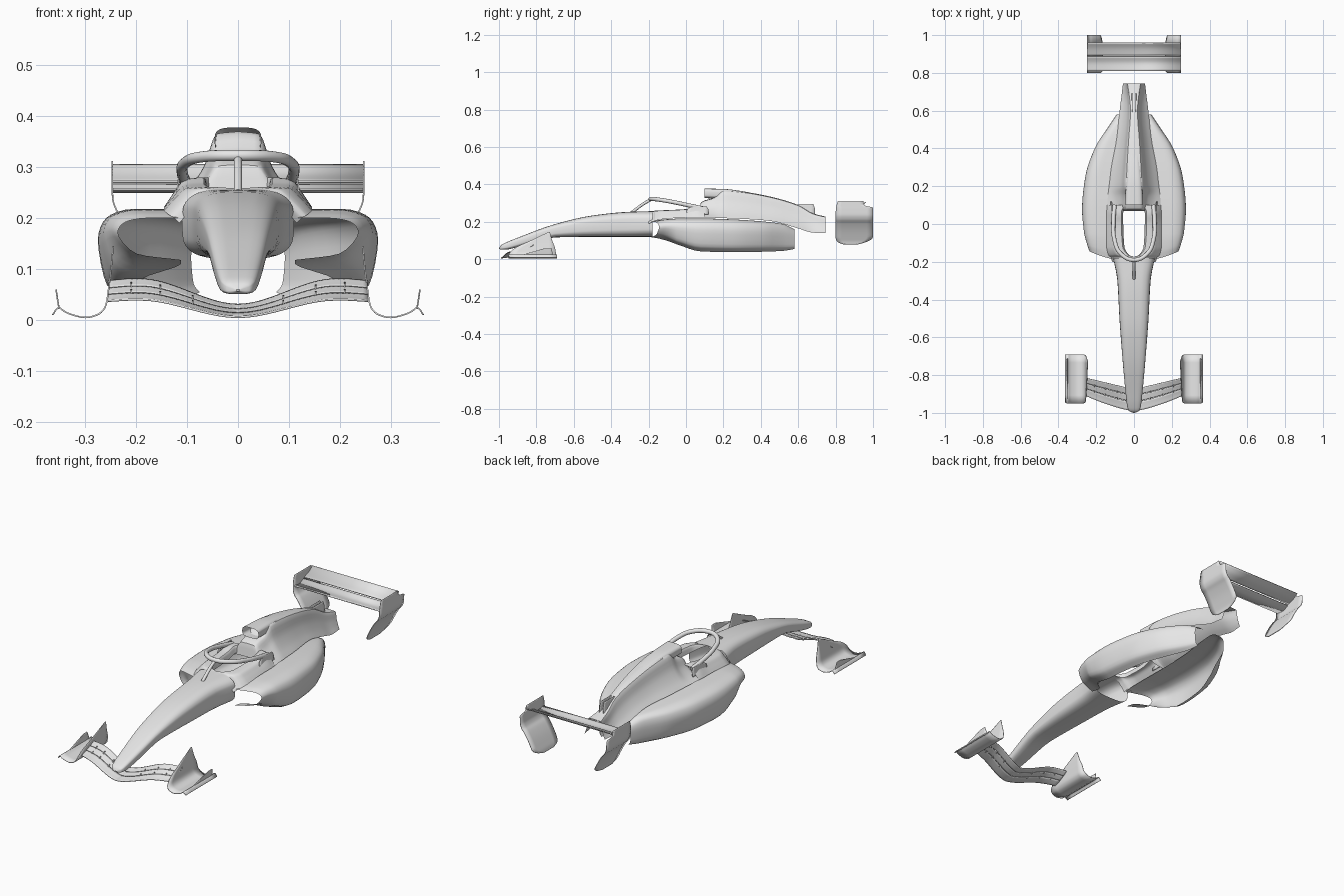
import bpy, bmesh, math
from mathutils import Vector

if "Cube" in bpy.data.objects:
    bpy.data.objects.remove(bpy.data.objects["Cube"])

paint = bpy.data.materials.new("light_grey")
paint.use_nodes = True
GREY = (.8, .8, .8, 1)
paint.diffuse_color = GREY
paint.node_tree.nodes["Principled BSDF"].inputs["Base Color"].default_value = GREY


def interpolate(keys, values, position):
    """Smooth curve through values, without overshoot."""
    last = len(keys) - 1
    span = max(i for i in range(last) if keys[i] <= position or i == 0)
    grades = [(values[i + 1] - values[i]) / (keys[i + 1] - keys[i]) for i in range(last)]

    def slope(i):
        if i in (0, last):
            return grades[min(i, last - 1)]
        before, after = grades[i - 1], grades[i]
        return 0 if before * after <= 0 else 2 * before * after / (before + after)

    width = keys[span + 1] - keys[span]
    s = (position - keys[span]) / width
    r = 1 - s
    return (values[span] * r * r * (1 + 2 * s) + slope(span) * width * s * r * r
            + values[span + 1] * s * s * (1 + 2 * r) - slope(span + 1) * width * s * s * r)


def refine(keys, steps=4):
    points = [a + (b - a) * i / steps for a, b in zip(keys, keys[1:]) for i in range(steps)]
    return points + [keys[-1]]


def smooth_rows(stations, keys):
    """Interpolated tuples at finely spaced positions."""
    columns = list(zip(*stations))
    return [[interpolate(keys, column, key) for column in columns] for key in refine(keys)]


def sheet(name, rows, thickness=0):
    """Sheet of quads through rows of points, mirrored to the other side."""
    bm = bmesh.new()
    grid = [[bm.verts.new(point) for point in row] for row in rows]
    for upper, lower in zip(grid, grid[1:]):
        for j in range(len(upper) - 1):
            bm.faces.new((upper[j], upper[j + 1], lower[j + 1], lower[j]))
    mesh = bpy.data.meshes.new(name)
    bm.to_mesh(mesh)
    bm.free()
    mesh.materials.append(paint)
    part = bpy.data.objects.new(name, mesh)
    bpy.context.collection.objects.link(part)
    bpy.ops.object.select_all(action="DESELECT")
    part.select_set(True)
    bpy.context.view_layer.objects.active = part
    bpy.ops.object.shade_smooth_by_angle(angle=math.radians(40))
    if thickness:
        solidify = part.modifiers.new("Thickness", "SOLIDIFY")
        solidify.thickness = thickness
        solidify.offset = 0
    part.modifiers.new("Mirror", "MIRROR")


def loft(name, stations, section):
    """Half shell: section() turns each interpolated station into (x, y, z) corners."""
    rows = []
    for station in smooth_rows(stations, [s[0] for s in stations]):
        corners = section(*station)
        rows.append(smooth_rows(corners, range(len(corners))))
    sheet(name, rows)


def plate(name, stations, thickness=.003):
    """Curved plate through (x, z, front y, back y) stations."""
    rows = [[(x, front + (back - front) * j / 6, z) for j in range(7)]
            for x, z, front, back in smooth_rows(stations, range(len(stations)))]
    sheet(name, rows, thickness)


def tube_section(y, width, top, bottom):
    """Half of a rounded box outline."""
    corners = []
    for i in range(13):
        angle = math.pi * i / 12
        across, up = (math.copysign(abs(v) ** .6, v) for v in (math.sin(angle), math.cos(angle)))
        corners.append((width * across, y, (top + bottom + (top - bottom) * up) / 2))
    return corners


def blend_section(y, start, end, steps):
    """Corners between two (x, z) points by (across, down) fractions."""
    return [(start[0] + (end[0] - start[0]) * across, y, start[1] + (end[1] - start[1]) * down)
            for across, down in steps]


def cover_section(y, spine, top, base, low):
    steps = [(0, .03), (.28, .45), (.63, .77), (1, 1)]
    return [(0, y, top)] + blend_section(y, (spine, top), (base, low), steps)


def cockpit_section(y, rim, top, base, low):
    steps = [(0, 0), (.45, .05), (.75, .5), (1, 1)]
    return [(rim * .85, y, top - rim * .5)] + blend_section(y, (rim, top), (base, low), steps)


def pod_section(y, inner, outer, top, bottom, edge):
    """Shoulder, bulging flank and tucked lower edge; the mouth sweeps back outboard."""
    height = top - bottom
    corners = [(inner, top), (inner + (outer - inner) * .55, top),
               (outer * .94, top - height * .1), (outer, top - height * .35),
               (outer - (outer - edge) * .3, bottom + height * .15), (edge, bottom)]
    sweep = max(0, min(1, (-.05 - y) / .15))
    return [(x, y + sweep * x * x, z) for x, z in corners]


# Nose
loft("nose", [(-1, .003, .06, .057), (-.99, .026, .074, .051), (-.97, .035, .086, .051),
              (-.9, .044, .115, .065), (-.7, .062, .188, .117), (-.5, .077, .234, .12),
              (-.3, .088, .254, .12), (-.18, .11, .257, .12)], tube_section)

# Cockpit surround, open in the middle
loft("cockpit_surround", [(-.2, 0, .257, .115, .19), (-.175, 0, .258, .125, .2),
                          (-.165, .03, .26, .135, .206), (-.12, .06, .262, .145, .215),
                          (0, .067, .268, .145, .222), (.06, .067, .28, .145, .222),
                          (.1, .05, .28, .142, .222)], cockpit_section)

# Engine cover, rising from the bulkhead behind the cockpit
loft("engine_cover", [(.07, .05, .24, .142, .222), (.08, .037, .305, .142, .222),
                      (.15, .04, .33, .138, .222), (.2, .041, .37, .132, .22),
                      (.3, .037, .362, .12, .216), (.45, .028, .335, .092, .205),
                      (.6, .018, .29, .076, .165), (.68, .025, .245, .066, .142),
                      (.745, .035, .228, .058, .14)], cover_section)

# Sidepods with open inlets and an open underside
loft("sidepod", [(-.2, .105, .236, .2, .118, .112), (-.15, .11, .248, .21, .11, .112),
                 (-.05, .118, .264, .217, .08, .19), (.08, .12, .275, .218, .042, .215),
                 (.25, .11, .258, .213, .038, .2), (.4, .08, .208, .203, .04, .15),
                 (.52, .055, .132, .188, .045, .095), (.58, .04, .092, .16, .055, .075)],
     pod_section)

# Airbox intake
loft("airbox", [(.1, .046, .378, .327), (.2, .043, .376, .322),
                (.3, .036, .364, .31), (.42, .026, .34, .3)], tube_section)

# Tail fin and cockpit blades
plate("tail_fin", [(.009, .295, .6, .68), (.01, .265, .56, .69), (.012, .235, .54, .69)])
plate("cockpit_blade", [(.116, .282, .03, .11), (.118, .265, .005, .12), (.122, .24, 0, .12)])


def bar(name, points, radius):
    """Round bar along a smooth path."""
    curve = bpy.data.curves.new(name, "CURVE")
    curve.dimensions = "3D"
    curve.bevel_depth = radius
    curve.use_fill_caps = True
    spline = curve.splines.new("BEZIER")
    spline.bezier_points.add(len(points) - 1)
    for knot, point in zip(spline.bezier_points, points):
        knot.co = point
        knot.handle_left_type = knot.handle_right_type = "AUTO"
    curve.materials.append(paint)
    bpy.context.collection.objects.link(bpy.data.objects.new(name, curve))


# Halo hoop and centre pillar
arm = [(.102, .1, .27), (.109, .02, .287), (.104, -.08, .308), (.072, -.155, .32)]
bar("halo_hoop", arm + [(0, -.19, .323)] + [(-x, y, z) for x, y, z in reversed(arm)], .011)
bar("halo_pillar", [(0, -.185, .32), (0, -.225, .298), (0, -.29, .25)], .008)


def front_wing_point(span, chord, lift=0):
    """Swept wing surface, drooping to the centre."""
    ramp = min(1, span / .75)
    rise = ramp * ramp * (3 - 2 * ramp) - max(0, span - .85) / 2
    front = -.99 + .08 * span ** 1.4
    back = -.875 + .06 * span
    low, high = .006 + .034 * rise, .03 + .05 * rise
    return Vector((span * .255, front + (back - front) * chord,
                   low + (high - low) * chord ** 1.3 + lift))


# Front wing elements
for element, start, end in (("main", 0, .4), ("middle", .42, .7), ("upper", .72, 1)):
    sheet("front_wing_" + element,
          [[front_wing_point(i / 24, start + (end - start) * j / 5) for j in range(6)]
           for i in range(25)], thickness=.004)

# Brackets bridging the wing slots
for span in (.35, .6, .82):
    for slot in (.41, .71):
        sheet("slot_bracket", [[front_wing_point(span, slot + offset, lift)
                                for offset in (-.06, .06)] for lift in (-.003, .006)], .003)

# Front endplates with curled foot and outer fin
plate("front_endplate", [(.245, .145, -.737, -.728), (.249, .1, -.83, -.715),
                         (.254, .06, -.915, -.7), (.259, .03, -.945, -.695),
                         (.273, .012, -.95, -.69), (.3, .005, -.95, -.69),
                         (.335, .014, -.95, -.69), (.352, .024, -.95, -.69),
                         (.364, .01, -.945, -.69)])
plate("front_outer_fin", [(.357, .06, -.75, -.72), (.354, .04, -.82, -.715),
                          (.351, .022, -.88, -.71)])

# Rear wing main plane and flap
for element, profile in (("main", [(.81, .257), (.85, .252), (.888, .266)]),
                         ("flap", [(.892, .271), (.93, .284), (.96, .304)])):
    outline = smooth_rows(profile, range(3))
    sheet("rear_wing_" + element, [[(x, y, z) for y, z in outline] for x in (0, .247)], .005)

# Rear endplates curling inwards at the bottom
plate("rear_endplate", [(.247, .312, .812, .948), (.247, .288, .805, .955),
                        (.247, .275, .802, 1), (.246, .24, .8, 1), (.238, .215, .8, 1),
                        (.222, .195, .8, 1), (.2, .16, .8, 1), (.18, .12, .8, 1),
                        (.169, .095, .808, .97), (.165, .08, .84, .92)])
